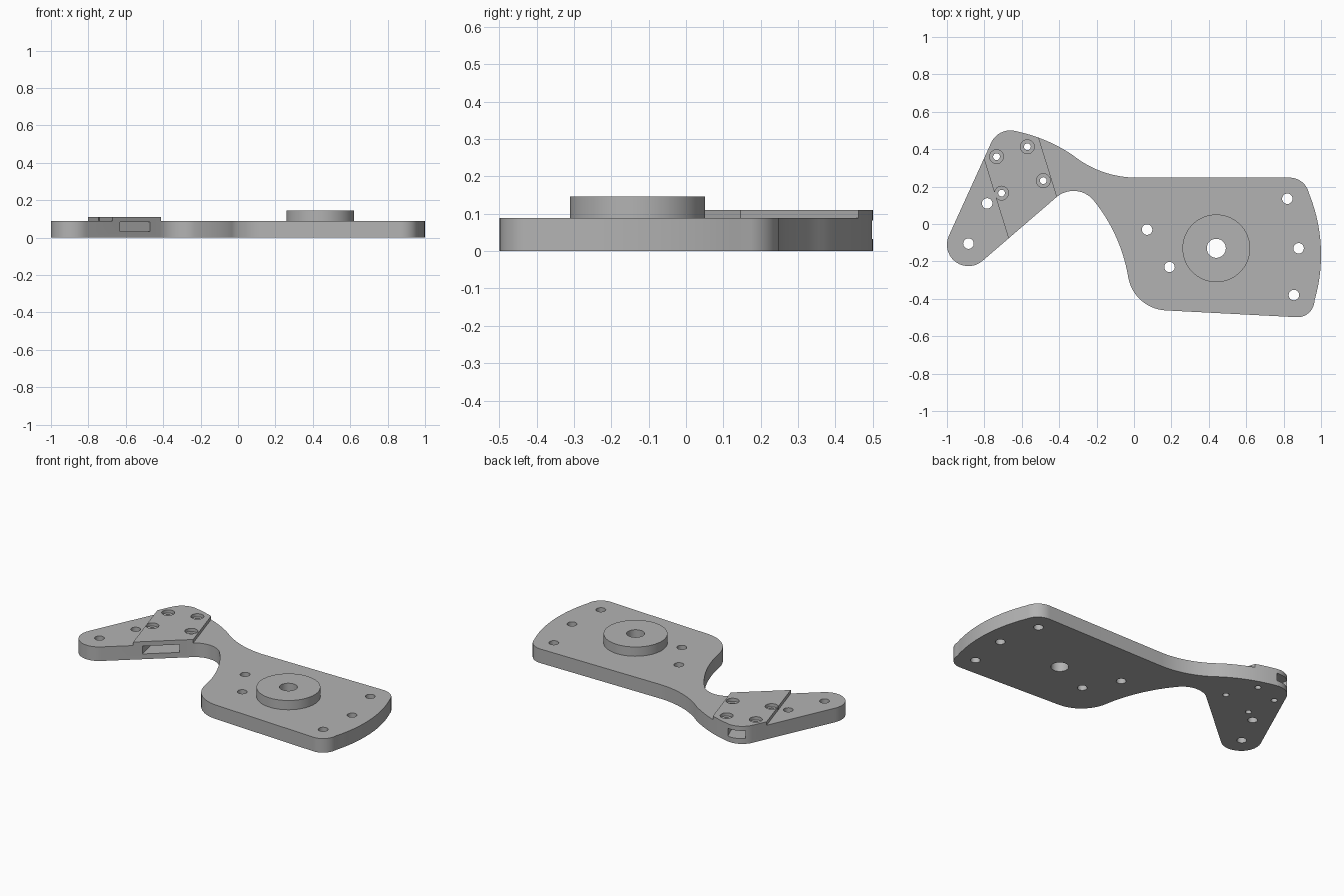
import bpy, bmesh, math
from mathutils import Vector
from mathutils.geometry import intersect_line_line_2d

cube = bpy.data.objects.get("Cube")
if cube:
    bpy.data.objects.remove(cube, do_unlink=True)

grey = bpy.data.materials.new("plain_grey")
grey.use_nodes = True
grey.diffuse_color = (0.45, 0.45, 0.45, 1)
shader = next(n for n in grey.node_tree.nodes if n.type == 'BSDF_PRINCIPLED')
shader.inputs["Base Color"].default_value = grey.diffuse_color
shader.inputs["Roughness"].default_value = 0.6


def arc(a, b, c, steps=14):
    """Points on the circular arc from a through b to c."""
    a, b, c = Vector(a), Vector(b), Vector(c)
    u, v = b - a, c - a
    d = 2 * u.cross(v)
    centre = a + Vector((v.y * u.dot(u) - u.y * v.dot(v),
                         u.x * v.dot(v) - v.x * u.dot(u))) / d
    start = a - centre
    t0 = math.atan2(start.y, start.x)
    end = c - centre
    sweep = math.atan2(end.y, end.x) - t0
    sweep = sweep % math.tau if d > 0 else -((-sweep) % math.tau)
    angles = [t0 + sweep * i / steps for i in range(steps + 1)]
    return [centre + start.length * Vector((math.cos(t), math.sin(t))) for t in angles]


def circle(x, y, r, steps=32):
    return [Vector((x + r * math.cos(math.tau * i / steps),
                    y + r * math.sin(math.tau * i / steps))) for i in range(steps)]


def prism(name, loops, z0, z1):
    """Extrude each closed loop from z0 up to z1."""
    bm = bmesh.new()
    for loop in loops:
        face = bm.faces.new([bm.verts.new((p[0], p[1], z0)) for p in loop])
        top = bmesh.ops.extrude_face_region(bm, geom=[face])["geom"]
        verts = [g for g in top if isinstance(g, bmesh.types.BMVert)]
        bmesh.ops.translate(bm, verts=verts, vec=(0, 0, z1 - z0))
    bmesh.ops.remove_doubles(bm, verts=bm.verts, dist=0.0005)
    bmesh.ops.recalc_face_normals(bm, faces=bm.faces)
    mesh = bpy.data.meshes.new(name)
    bm.to_mesh(mesh)
    bm.free()
    mesh.materials.append(grey)
    obj = bpy.data.objects.new(name, mesh)
    bpy.context.collection.objects.link(obj)
    return obj


def cut(obj, loops, z0, z1):
    cutter = prism("cutter", loops, z0, z1)
    cutter.hide_render = True
    mod = obj.modifiers.new("cut", 'BOOLEAN')
    mod.operation, mod.solver, mod.object = 'DIFFERENCE', 'EXACT', cutter
    bpy.context.view_layer.objects.active = obj
    bpy.ops.object.modifier_apply(modifier=mod.name)
    bpy.data.objects.remove(cutter, do_unlink=True)


# Curved bracket outline, clockwise from the arm tip
arcs = [
    [(-.81, -.197), (-.955, -.202), (-.989, -.061)],
    [(-.764, .434), (-.718, .485), (-.63, .496)],
    [(-.63, .496), (-.48, .45), (-.33, .37)],
    [(-.33, .37), (-.17, .28), (0, .248)],
    [(.83, .248), (.9, .223), (.935, .165)],
    [(.935, .165), (1, -.16), (.965, -.41)],
    [(.965, -.41), (.935, -.475), (.865, -.498)],
    [(.17, -.462), (.04, -.41), (-.03, -.29)],
    [(-.03, -.29), (-.1, -.06), (-.215, .125)],
    [(-.215, .125), (-.32, .177), (-.415, .143)],
]
outline = []
for points in arcs:
    for p in arc(*points):
        if not outline or (p - outline[-1]).length > 0.001:
            outline.append(p)

PLATE, PAD = 0.088, 0.11
bracket = prism("bracket_plate", [outline], 0, PAD)

# Lower everything beside the raised mounting pad
along = Vector((-.295, .955))
for point, side in ((Vector((-.67, -.08)), -1), (Vector((-.41, .14)), 1)):
    a, b = point - 2 * along, point + 2 * along
    out = Vector((side * 3, 0))
    cut(bracket, [[a, b, b + out, a + out]], PLATE, PAD + 0.1)

# Tapered slot through the arm under the pad
front = [Vector((-.63, -.05)), Vector((-.47, .09))]
back = [Vector((-.735, .45)), Vector((-.64, .5))]
slot = [f.lerp(b, t) for f, b, ts in zip(front, back, ((-.3, 1.2), (1.2, -.3))) for t in ts]
cut(bracket, [slot], 0.033, 0.082)

# Screw holes, then counterbores on the pad
plate_holes = [(.07, -.03), (.19, -.23), (.82, .135), (.88, -.13), (.855, -.38),
               (-.785, .11), (-.885, -.105)]
pad_holes = [(-.735, .36), (-.57, .413), (-.708, .165), (-.485, .232)]
hub = (.44, -.13)
cut(bracket, [circle(*p, .028) for p in plate_holes]
    + [circle(*p, .018) for p in pad_holes] + [circle(*hub, .051)], -0.1, 0.3)
cut(bracket, [circle(*p, .037) for p in pad_holes], 0.09, 0.3)

# Round hub with a centre bore
boss = prism("hub_boss", [circle(*hub, .181, 64)], PLATE, 0.146)
cut(boss, [circle(*hub, .051)], 0, 0.3)

for obj in (bracket, boss):
    bpy.ops.object.select_all(action='DESELECT')
    obj.select_set(True)
    bpy.context.view_layer.objects.active = obj
    bpy.ops.object.shade_smooth_by_angle(angle=math.radians(30))
